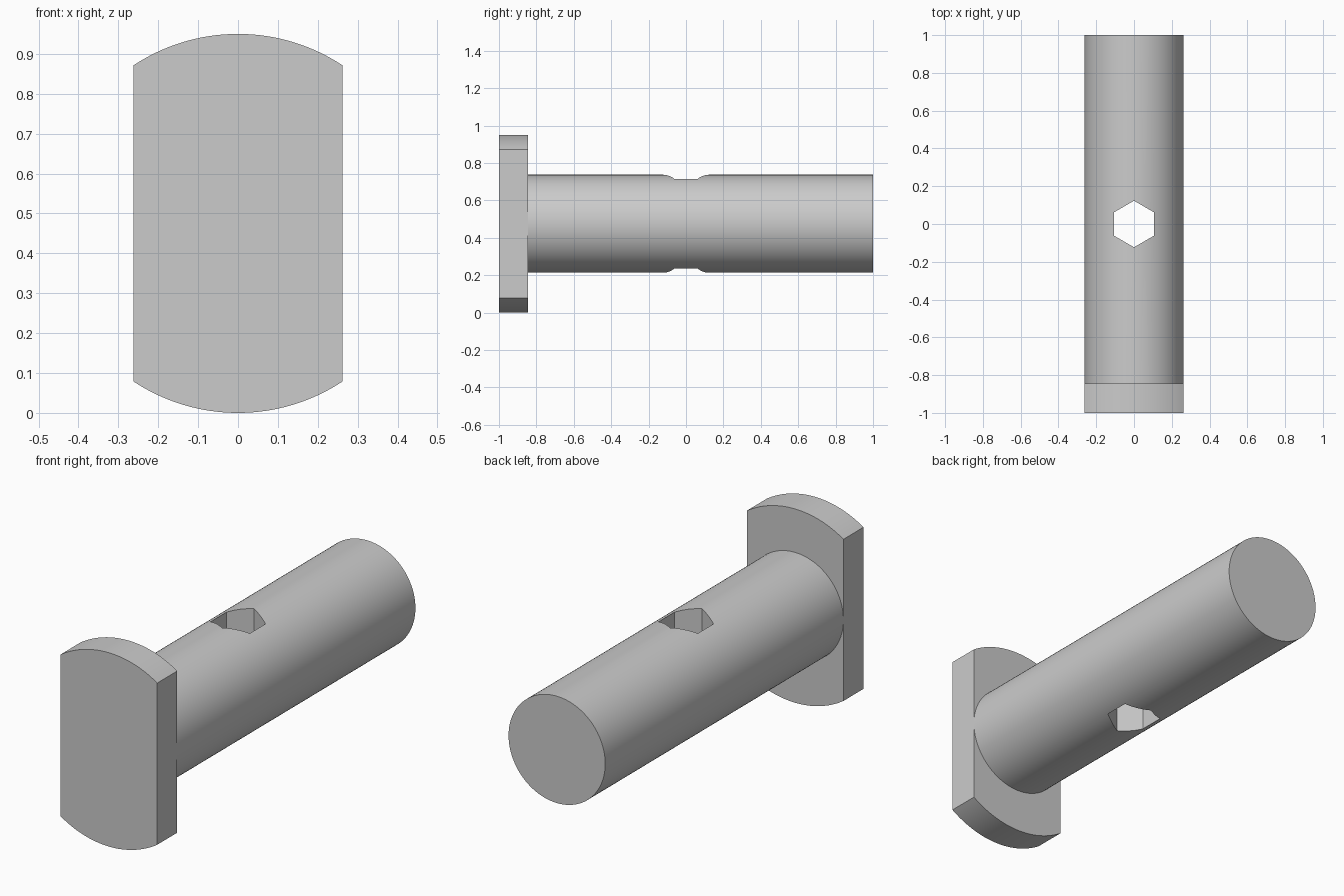
import bpy, bmesh, math

cube = bpy.data.objects.get("Cube")
if cube:
    bpy.data.objects.remove(cube, do_unlink=True)

MID_Z = 0.475          # axis height
HALF_W = 0.262         # shaft radius and half width of the head
HEAD_R = 0.475
HEAD_BACK = -0.845

steel = bpy.data.materials.new("grey steel")
steel.use_nodes = True
colour = (0.6, 0.6, 0.6, 1)
steel.diffuse_color = colour
steel.node_tree.nodes["Principled BSDF"].inputs["Base Color"].default_value = colour


def prism(name, outline, depth):
    """Extrude a closed outline of 3D points along the given vector."""
    bm = bmesh.new()
    face = bm.faces.new([bm.verts.new(p) for p in outline])
    top = bmesh.ops.extrude_face_region(bm, geom=[face])["geom"]
    bmesh.ops.translate(bm, vec=depth, verts=[g for g in top if isinstance(g, bmesh.types.BMVert)])
    bmesh.ops.recalc_face_normals(bm, faces=bm.faces)
    mesh = bpy.data.meshes.new(name)
    bm.to_mesh(mesh)
    bm.free()
    obj = bpy.data.objects.new(name, mesh)
    bpy.context.collection.objects.link(obj)
    mesh.materials.append(steel)
    return obj


def arc(radius, start, end, steps, y):
    """Points on a circle about the long axis."""
    angles = [start + (end - start) * i / steps for i in range(steps + 1)]
    return [(radius * math.cos(a), y, MID_Z + radius * math.sin(a)) for a in angles]


def smooth(obj):
    bpy.ops.object.select_all(action="DESELECT")
    obj.select_set(True)
    bpy.context.view_layer.objects.active = obj
    bpy.ops.object.shade_smooth_by_angle(angle=math.radians(30))


# Head: a disc with its two sides cut flat
corner = math.acos(HALF_W / HEAD_R)
outline = (arc(HEAD_R, corner, math.pi - corner, 32, -1)
           + arc(HEAD_R, math.pi + corner, math.tau - corner, 32, -1))
head = prism("head", outline, (0, HEAD_BACK + 1, 0))

# Shaft: a round bar behind the head
shaft = prism("shaft", arc(HALF_W, 0, math.tau, 96, HEAD_BACK)[:-1], (0, 1 - HEAD_BACK, 0))

# Hexagonal hole straight through the shaft, points along its length
hexagon = [(0.123 * math.sin(i * math.pi / 3), 0.123 * math.cos(i * math.pi / 3), -0.2)
           for i in range(6)]
cutter = prism("hole_cutter", hexagon, (0, 0, 1.4))
cutter.hide_render = True
cut = shaft.modifiers.new("hex hole", "BOOLEAN")
cut.operation = "DIFFERENCE"
cut.solver = "EXACT"
cut.object = cutter

# Apply the cut so that the edges of the hole shade sharply
bpy.context.view_layer.objects.active = shaft
bpy.ops.object.modifier_apply(modifier=cut.name)
bpy.data.objects.remove(cutter, do_unlink=True)

for part in (head, shaft):
    smooth(part)
